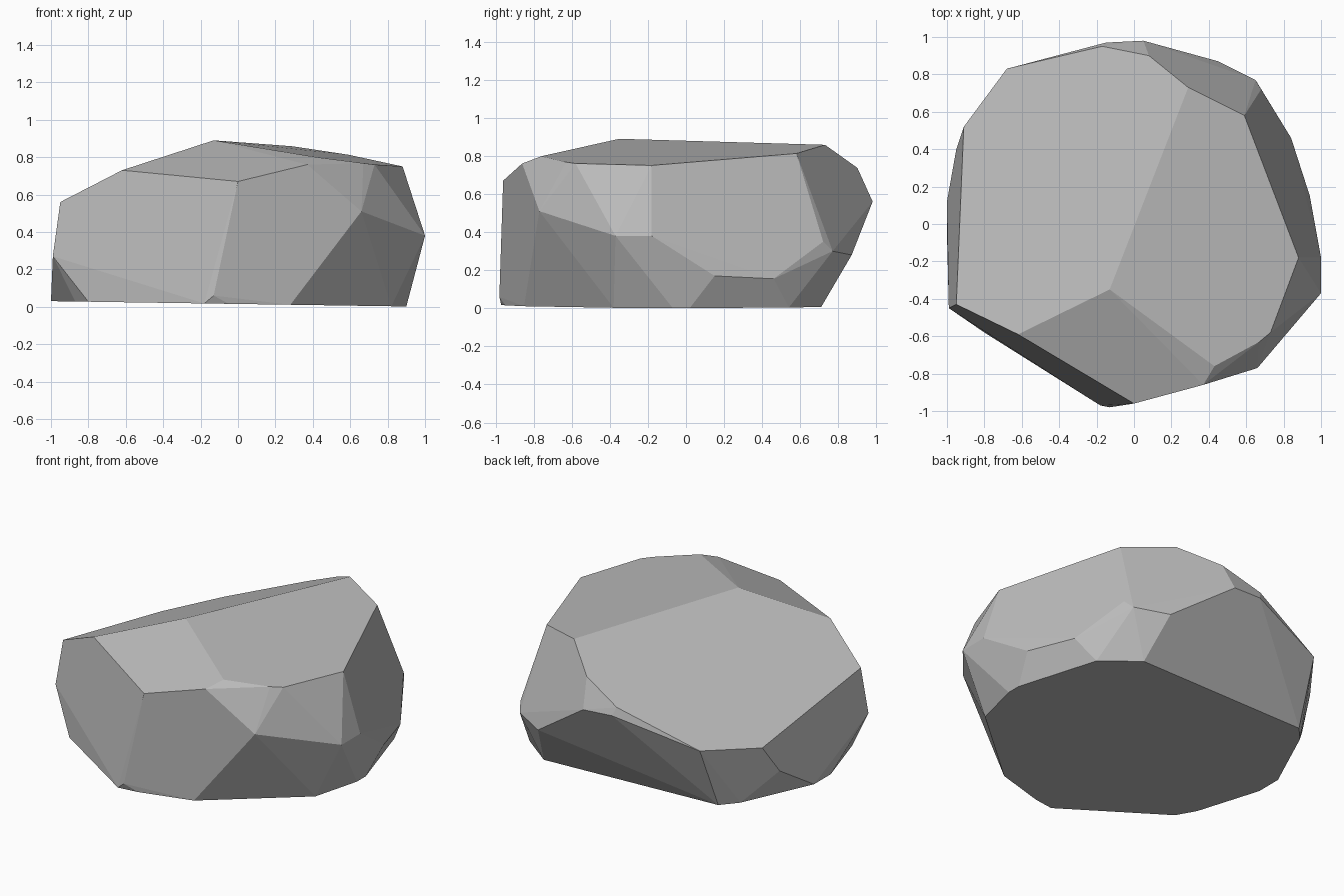
import bpy
import bmesh
import math

default_cube = bpy.data.objects.get("Cube")
if default_cube:
    bpy.data.objects.remove(default_cube, do_unlink=True)


def make_material(name, colour):
    material = bpy.data.materials.new(name)
    material.use_nodes = True
    material.diffuse_color = colour
    shader = material.node_tree.nodes["Principled BSDF"]
    shader.inputs["Base Color"].default_value = colour
    shader.inputs["Roughness"].default_value = 0.9
    return material


def sloped(outline, height, slope_x, slope_y):
    """Lift a flat outline onto a tilted plane."""
    return [(x, y, height + slope_x * x + slope_y * y) for x, y in outline]


# Underside: an almost level resting face
underside = sloped([
    (.9, -.07), (.9, .02), (.74, .54), (.52, .71), (-.7, .67), (-.79, .57),
    (-1, .12), (-1, -.05), (-.87, -.46), (-.8, -.58), (-.18, -.97),
    (-.05, -.95), (.28, -.85), (.82, -.38),
], .015, -.015, 0)

# Top: two broad slopes that meet along a ridge
left_slope = sloped([
    (-.13, -.35), (-.62, -.59), (-.95, -.43), (-.91, .52), (-.68, .83),
    (-.17, .95), (.08, .9), (.29, .73),
], .877, .421, -.193)
right_slope = sloped([
    (.59, .58), (.88, -.18), (.73, -.58), (.67, -.63), (.43, -.76),
], .881, -.143, .028)

# Sides: the corners of the chipped facets around the middle
front_corners = [
    (0, -.96, .67), (.37, -.86, .76), (.66, -.77, .51), (-.13, -.98, .06),
    (-.99, -.45, .27),
]
side_corners = [
    (1, -.37, .38), (1, -.18, .38), (.94, .15, .17), (.84, .46, .155),
    (-.95, .4, .21),
]
back_corners = [
    (.68, .72, .35), (.65, .77, .3), (.45, .87, .28), (.05, .98, .56),
    (-.15, .97, .57),
]

# Wrap the corners in a faceted shell and merge the flat areas
shell = bmesh.new()
for corners in (underside, left_slope, right_slope,
                front_corners, side_corners, back_corners):
    for corner in corners:
        shell.verts.new(corner)
hull = bmesh.ops.convex_hull(shell, input=shell.verts[:])
loose = [v for v in shell.verts if not v.link_faces]
bmesh.ops.delete(shell, geom=loose, context="VERTS")
bmesh.ops.dissolve_limit(shell, angle_limit=math.radians(4),
                         verts=shell.verts[:], edges=shell.edges[:])
bmesh.ops.recalc_face_normals(shell, faces=shell.faces[:])
for face in shell.faces:
    face.smooth = False

# Boulder object
mesh = bpy.data.meshes.new("boulder")
shell.to_mesh(mesh)
shell.free()
mesh.materials.append(make_material("stone grey", (.5, .5, .5, 1)))
boulder = bpy.data.objects.new("boulder", mesh)
bpy.context.collection.objects.link(boulder)
